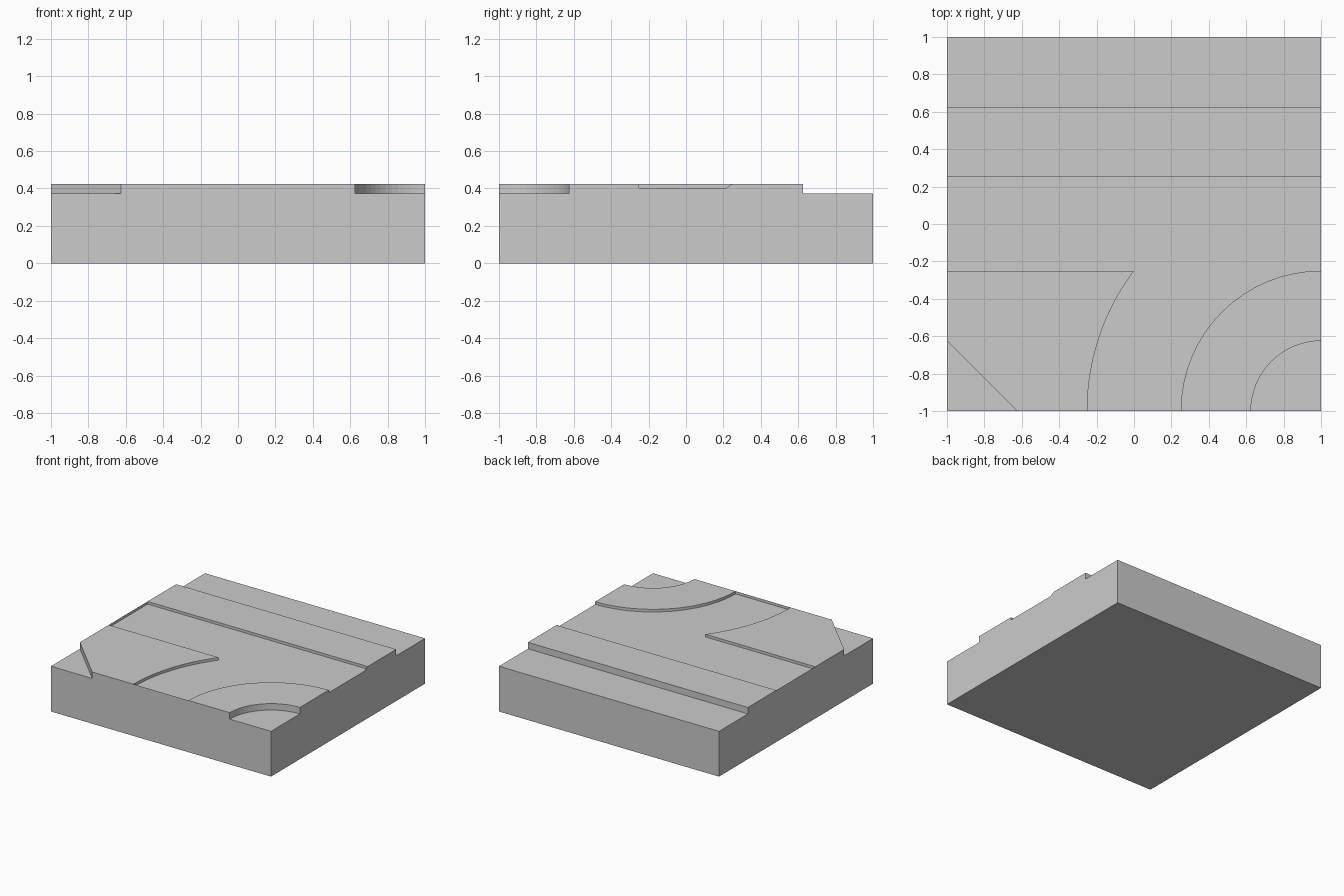
import bpy
from math import cos, sin, pi, asin

if "Cube" in bpy.data.objects:
    bpy.data.objects.remove(bpy.data.objects["Cube"])

LOW, ROAD, TOP = 0.372, 0.403, 0.425   # corner recess, road and pavement heights
Y_BACK, Y_FRONT = 0.255, -0.25         # edges of the straight road
E = 0.625                              # edge of the recessed corners / strip


def make(name, polys):
    """Mesh object from a list of 3D polygons."""
    verts, faces, index = [], [], {}
    for poly in polys:
        face = []
        for p in poly:
            key = tuple(round(c, 5) for c in p)
            if key not in index:
                index[key] = len(verts)
                verts.append(key)
            face.append(index[key])
        faces.append(face)
    mesh = bpy.data.meshes.new(name)
    mesh.from_pydata(verts, [], faces)
    ob = bpy.data.objects.new(name, mesh)
    bpy.context.collection.objects.link(ob)
    return ob


def arc(r, a0=pi, a1=pi / 2, n=16):
    """Arc about the front right corner."""
    angles = [a0 + (a1 - a0) * i / n for i in range(n + 1)]
    return [(1 + r * cos(a), -1 + r * sin(a)) for a in angles]


def patch(name, outline, z, walls=()):
    """Flat top with walls dropping from chosen stretches of its rim."""
    polys = [[(x, y, z) for x, y in outline]]
    for pts, low in walls:
        for p, q in zip(pts, pts[1:]):
            polys.append([(*p, low), (*q, low), (*q, z), (*p, z)])
    return make(name, polys)


bend_outer = arc(1.25, pi, pi - asin(0.6))
bend_inner = arc(0.75)
corner = arc(0.375)

# Slab sides and underside
stepped = [(-1, 0), (1, 0), (1, LOW), (E, LOW), (E, TOP), (-E, TOP), (-E, LOW), (-1, LOW)]
notched = [(-1, 0), (1, 0), (1, LOW), (E, LOW), (E, TOP), (0.25, TOP), (0.215, ROAD),
           (Y_FRONT, ROAD), (Y_FRONT, TOP), (-E, TOP), (-E, LOW), (-1, LOW)]
make("slab_sides", [
    [(u, -1, z) for u, z in stepped],
    [(-1, u, z) for u, z in reversed(stepped)],
    [(1, u, z) for u, z in notched],
    [(1, 1, 0), (-1, 1, 0), (-1, 1, LOW), (1, 1, LOW)],
    [(-1, 1, 0), (1, 1, 0), (1, -1, 0), (-1, -1, 0)],
])

# Road: straight run with a bend joining from the front
patch("road_surface",
      [(-1, Y_BACK), (-1, Y_FRONT)] + bend_outer[::-1] + bend_inner + [(1, Y_BACK)], ROAD)

# Raised pavements with kerbs
patch("left_pavement",
      [(-1, -E), (-E, -1)] + bend_outer + [(-1, Y_FRONT)], TOP,
      [([(-1, -E), (-E, -1)], LOW), (bend_outer + [(-1, Y_FRONT)], ROAD)])
patch("right_pavement", corner + bend_inner[::-1], TOP,
      [(corner, LOW), (bend_inner[::-1], ROAD)])
patch("back_pavement", [(-1, Y_BACK), (1, Y_BACK), (1, E), (-1, E)], TOP,
      [([(-1, Y_BACK), (1, Y_BACK)], ROAD), ([(1, E), (-1, E)], LOW)])

# Recessed ground beyond the pavements
patch("left_corner_ground", [(-1, -1), (-E, -1), (-1, -E)], LOW)
patch("right_corner_ground", [(1, -1)] + corner[::-1], LOW)
patch("back_ground", [(-1, E), (1, E), (1, 1), (-1, 1)], LOW)
